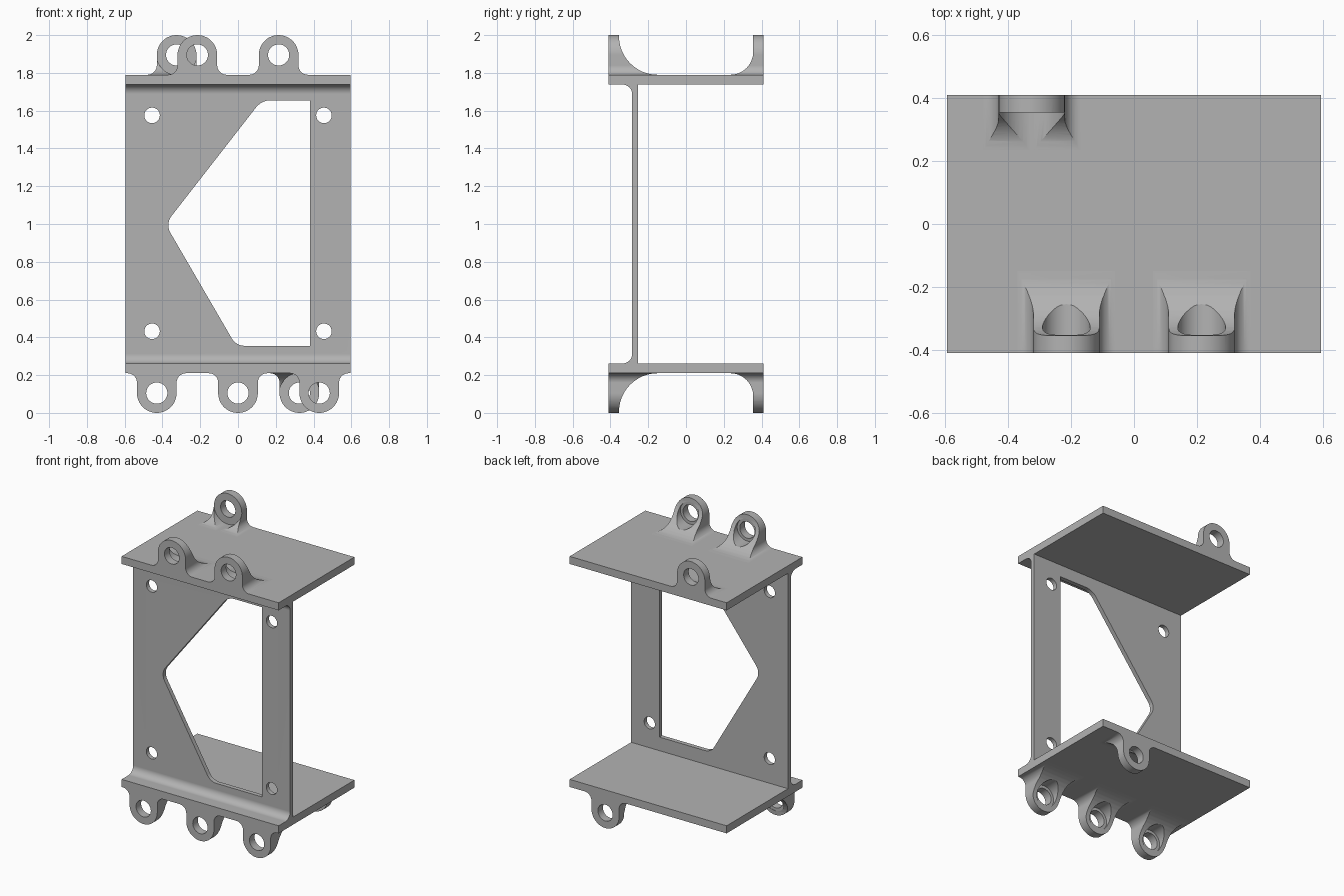
import bpy, bmesh, math
from mathutils import Vector, Matrix

cube = bpy.data.objects.get("Cube")
if cube:
    bpy.data.objects.remove(cube, do_unlink=True)

grey = bpy.data.materials.new("plain grey")
grey.use_nodes = True
GREY = (0.45, 0.45, 0.45, 1)
grey.diffuse_color = GREY
grey.node_tree.nodes["Principled BSDF"].inputs["Base Color"].default_value = GREY


def rounded(corners, steps=12):
    """Outline from (u, v) or (u, v, radius) corners, rounding those with a radius."""
    out = []
    for i, c in enumerate(corners):
        p = Vector(c[:2])
        if len(c) == 2:
            out.append(p)
            continue
        a = (Vector(corners[i - 1][:2]) - p).normalized()
        b = (Vector(corners[(i + 1) % len(corners)][:2]) - p).normalized()
        half = a.angle(b) / 2
        centre = p + (a + b).normalized() * c[2] / math.sin(half)
        start = p + a * c[2] / math.tan(half) - centre
        end = p + b * c[2] / math.tan(half) - centre
        turn = math.atan2(start.cross(end), start.dot(end))
        for k in range(steps + 1):
            out.append(centre + Matrix.Rotation(turn * k / steps, 2) @ start)
    return out


def circle(x, z, r, n=48):
    return [Vector((x + r * math.cos(math.tau * k / n),
                    z + r * math.sin(math.tau * k / n))) for k in range(n)]


def prism(name, outline, axis, lo, hi):
    """Extrude a YZ outline along x, or an XZ outline along y."""
    bm = bmesh.new()
    place = (lambda p: (lo, p.x, p.y)) if axis == "x" else (lambda p: (p.x, lo, p.y))
    verts = [bm.verts.new(place(p)) for p in outline]
    face = bm.faces.new(verts)
    ext = bmesh.ops.extrude_face_region(bm, geom=[face])
    move = Vector((hi - lo, 0, 0)) if axis == "x" else Vector((0, hi - lo, 0))
    bmesh.ops.translate(bm, vec=move,
                        verts=[v for v in ext["geom"] if isinstance(v, bmesh.types.BMVert)])
    bmesh.ops.remove_doubles(bm, verts=bm.verts, dist=1e-5)
    bmesh.ops.recalc_face_normals(bm, faces=bm.faces)
    me = bpy.data.meshes.new(name)
    bm.to_mesh(me)
    bm.free()
    me.materials.append(grey)
    ob = bpy.data.objects.new(name, me)
    bpy.context.collection.objects.link(ob)
    return ob


def combine(ob, tools):
    """Apply (operation, tool) booleans in order and discard the tools."""
    for op, tool in tools:
        mod = ob.modifiers.new("cut", "BOOLEAN")
        mod.operation, mod.object, mod.solver = op, tool, "EXACT"
    deps = bpy.context.evaluated_depsgraph_get()
    me = bpy.data.meshes.new_from_object(ob.evaluated_get(deps))
    ob.modifiers.clear()
    ob.data = me
    for _, tool in tools:
        bpy.data.objects.remove(tool, do_unlink=True)
    return ob


# Frame: two shelves joined by a web with filleted front corners
W, D = 0.595, 0.41
LOW, HIGH, T = 0.21, 1.79, 0.052
section = rounded([(-D, LOW), (D, LOW), (D, LOW + T), (-0.255, LOW + T),
                   (-0.255, HIGH - T), (D, HIGH - T), (D, HIGH), (-D, HIGH),
                   (-D, HIGH - T), (-0.285, HIGH - T, 0.05),
                   (-0.285, LOW + T, 0.05), (-D, LOW + T)])
frame = prism("frame", section, "x", -W, W)

# Window and screw holes in the web
window = rounded([(0.38, 0.355), (0.38, 1.655), (0.125, 1.655, 0.1),
                  (-0.385, 1.0, 0.08), (-0.01, 0.355, 0.08)])
cuts = [prism("window_cutter", window, "y", -0.4, -0.2)]
for x in (-0.455, 0.455):
    for z in (0.432, 1.575):
        cuts.append(prism("hole_cutter", circle(x, z, 0.041), "y", -0.4, -0.2))
combine(frame, [("DIFFERENCE", c) for c in cuts])
parts = [frame]


def lug(name, x, back, below, gusset, bore):
    """Eye lug with flared foot, curved gusset, bolt hole and counterbore."""
    R, H, foot = 0.105, 0.21, 0.165
    thick, sink = 0.055, -0.01
    outline = rounded([(-foot, sink), (-foot, 0), (-R, 0, 0.05), (-R, H, R),
                       (R, H, R), (R, 0, 0.05), (foot, 0), (foot, sink)])
    side = rounded([(0, sink), (0, H + 0.02), (thick, H + 0.02), (thick, 0, gusset),
                    (thick + gusset + 0.01, 0), (thick + gusset + 0.01, sink)])
    ob = prism(name, outline, "y", 0, 0.4)
    combine(ob, [
        ("INTERSECT", prism("side_cutter", side, "x", -0.3, 0.3)),
        ("DIFFERENCE", prism("bore_cutter", circle(0, R, bore), "y", thick, 0.5)),
        ("DIFFERENCE", prism("bolt_cutter", circle(0, R, 0.056), "y", -0.1, 0.5))])
    sy, sz = (-1 if back else 1), (-1 if below else 1)
    ob.data.transform(Matrix.Translation((x, -D * sy, LOW if below else HIGH))
                      @ Matrix.Diagonal((1, sy, sz, 1)))
    if sy * sz < 0:
        ob.data.flip_normals()
    parts.append(ob)


# Front lugs have deep gussets, rear lugs only a small flare
for name, x in (("right", -0.215), ("left", 0.215)):
    lug("top_front_lug_" + name, x, False, False, 0.205, 0.076)
for name, x in (("right", -0.43), ("middle", 0), ("left", 0.43)):
    lug("bottom_front_lug_" + name, x, False, True, 0.205, 0.076)
lug("top_rear_lug", -0.325, True, False, 0.12, 0.1055)
lug("bottom_rear_lug", 0.325, True, True, 0.12, 0.1055)

# Smooth curved faces, keep corners crisp
bpy.ops.object.select_all(action="DESELECT")
for ob in parts:
    ob.select_set(True)
bpy.context.view_layer.objects.active = frame
bpy.ops.object.shade_smooth_by_angle(angle=math.radians(25))
for ob in parts:
    ob.modifiers.new("even shading", "WEIGHTED_NORMAL").keep_sharp = True
